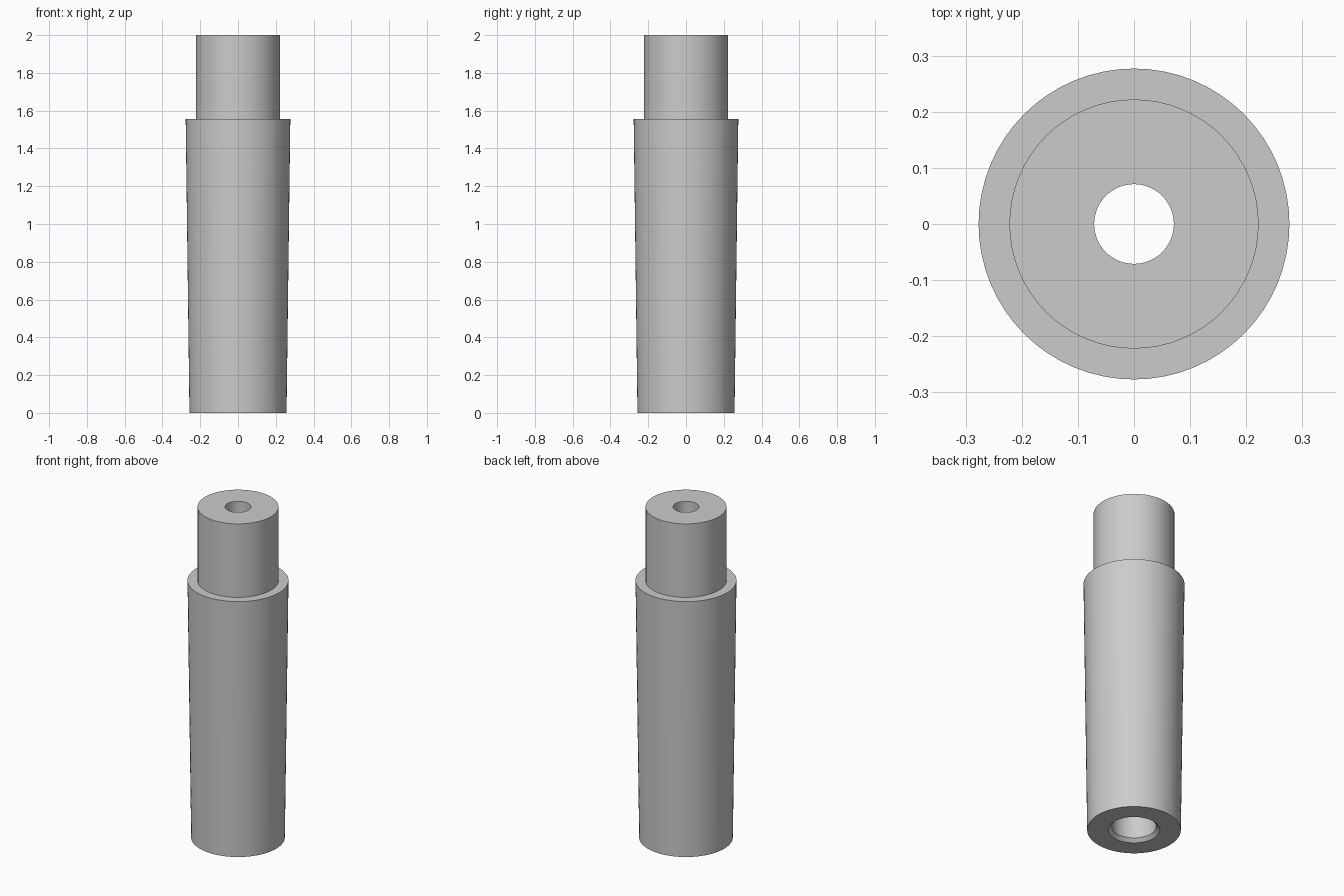
import bpy, bmesh, math

cube = bpy.data.objects.get("Cube")
if cube:
    bpy.data.objects.remove(cube)

SEGMENTS = 64

# One plain grey material
grey = bpy.data.materials.new("plain_grey")
grey.use_nodes = True
colour = (0.6, 0.6, 0.6, 1)
grey.diffuse_color = colour
grey.node_tree.nodes["Principled BSDF"].inputs["Base Color"].default_value = colour


def lathe(name, profile):
    """Revolve a closed (radius, z) profile around the z axis."""
    bm = bmesh.new()
    rings = []
    for r, z in profile:
        angles = [2 * math.pi * i / SEGMENTS for i in range(SEGMENTS)]
        rings.append([bm.verts.new((r * math.cos(a), r * math.sin(a), z)) for a in angles])
    for k, ring in enumerate(rings):
        above = rings[(k + 1) % len(rings)]
        for i in range(SEGMENTS):
            j = (i + 1) % SEGMENTS
            bm.faces.new((ring[i], ring[j], above[j], above[i]))
    bmesh.ops.recalc_face_normals(bm, faces=bm.faces)
    mesh = bpy.data.meshes.new(name)
    bm.to_mesh(mesh)
    bm.free()
    mesh.materials.append(grey)
    obj = bpy.data.objects.new(name, mesh)
    bpy.context.collection.objects.link(obj)
    bpy.ops.object.select_all(action="DESELECT")
    bpy.context.view_layer.objects.active = obj
    obj.select_set(True)
    bpy.ops.object.shade_smooth_by_angle(angle=math.radians(30))
    return obj


# Tapered sleeve with a stepped neck and a counterbored through hole
lathe("tapered_sleeve", [
    (0.257, 0), (0.277, 1.555),      # flared body
    (0.222, 1.555), (0.222, 2),      # shoulder and neck
    (0.071, 2), (0.071, 1.0),        # narrow upper bore
    (0.122, 1.0), (0.122, 0.02),     # wide lower bore
    (0.142, 0),                      # chamfered mouth
])
